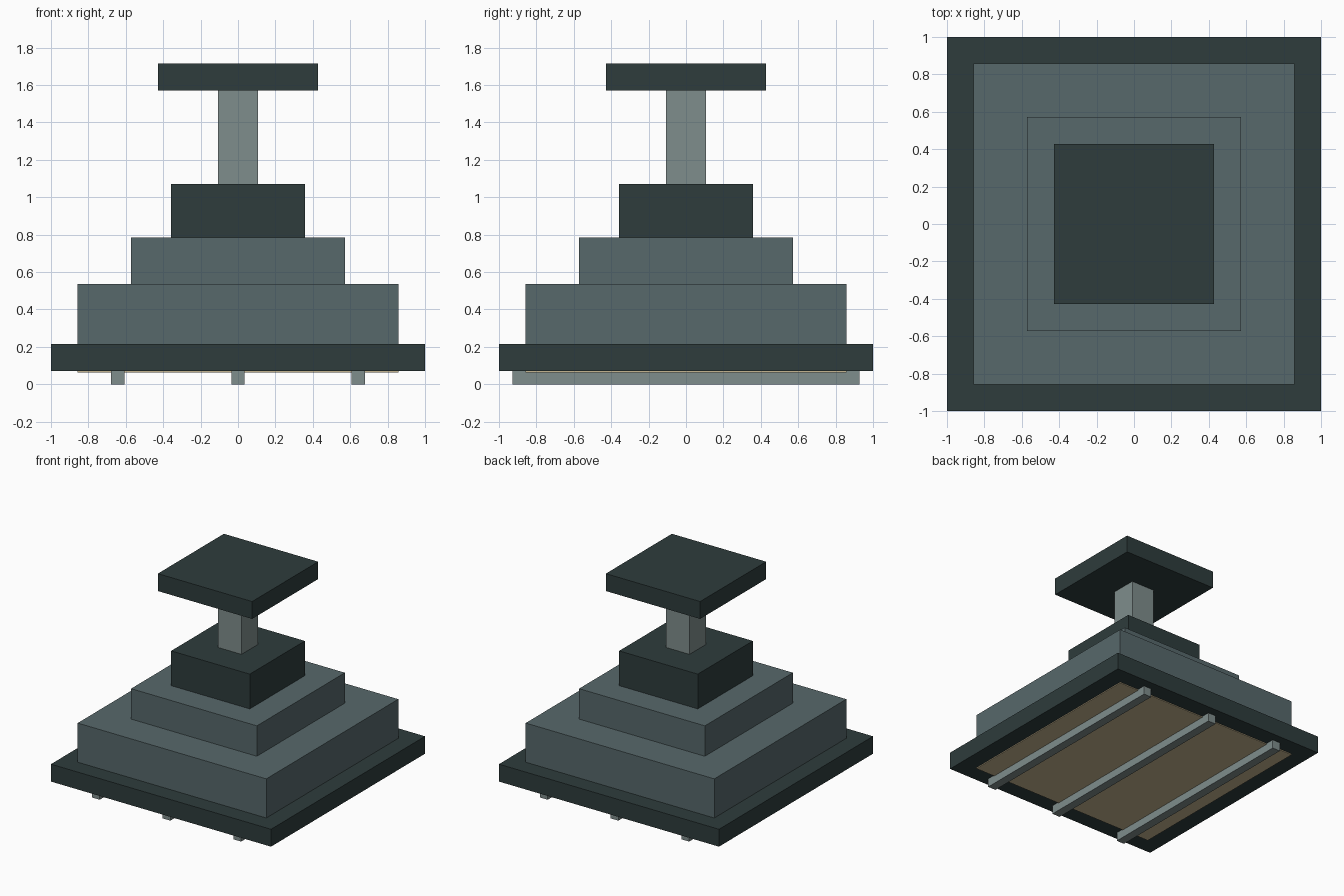
import bpy

if "Cube" in bpy.data.objects:
    bpy.data.objects.remove(bpy.data.objects["Cube"])

U = 1 / 14  # modelling unit


def material(name, rgb):
    """Flat colour from 0-255 display values, converted to linear."""
    m = bpy.data.materials.new(name)
    lin = [((c / 255 + 0.055) / 1.055) ** 2.4 for c in rgb]
    m.diffuse_color = (*lin, 1)
    m.use_nodes = True
    m.node_tree.nodes["Principled BSDF"].inputs["Base Color"].default_value = m.diffuse_color
    return m


dark = material("dark_slate", (46, 60, 60))
mid = material("mid_slate", (87, 104, 107))
light = material("light_grey", (127, 141, 140))
tan = material("tan", (198, 182, 145))


def box(name, mat, hx, hy, z0, z1, x=0):
    """Box with half sizes hx, hy, from height z0 to z1."""
    bpy.ops.mesh.primitive_cube_add(size=1, location=(x, 0, (z0 + z1) / 2))
    o = bpy.context.object
    o.name = name
    o.scale = (2 * hx, 2 * hy, z1 - z0)
    bpy.ops.object.transform_apply(location=False, rotation=False, scale=True)
    o.data.materials.append(mat)
    return o


# Stacked square tiers: name, material, half width, bottom, top
tiers = [
    ("base_plate", dark, 14, 1, 3),
    ("lower_tier", mid, 12, 3, 7.5),
    ("upper_tier", mid, 8, 7.5, 11),
    ("collar", dark, 5, 11, 15),
    ("post", light, 1.5, 15, 22),
    ("top_plate", dark, 6, 22, 24),
]
for name, mat, h, z0, z1 in tiers:
    box(name, mat, h * U, h * U, z0 * U, z1 * U)

# Thin panel under the base
box("underside_panel", tan, 12 * U, 12 * U, 0.9 * U, U)

# Three runners along the underside
for name, x in (("left_runner", -9), ("middle_runner", 0), ("right_runner", 9)):
    box(name, light, 0.5 * U, 13 * U, 0, U, x * U)
